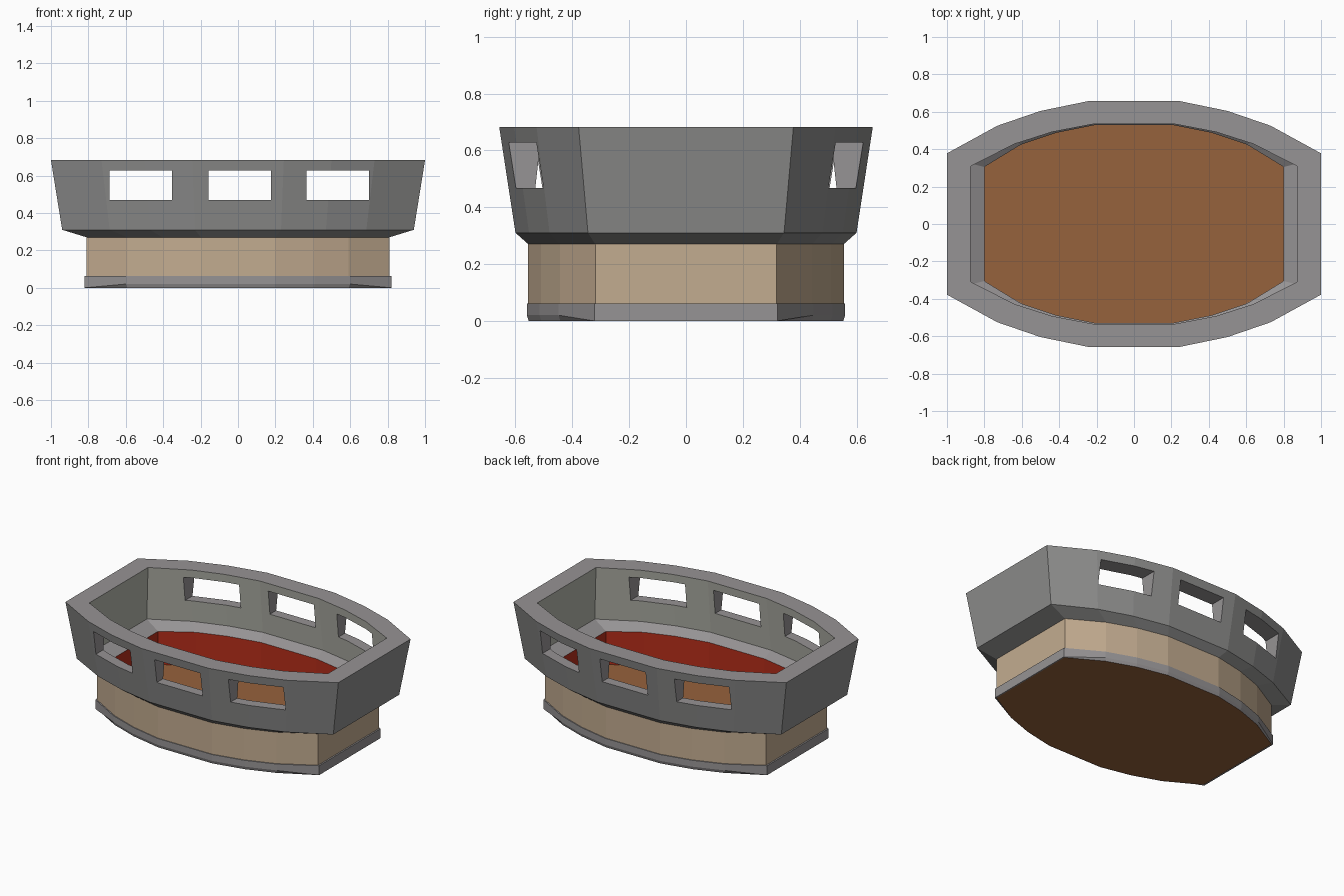
import bpy
import bmesh
from mathutils import Matrix

default = bpy.data.objects.get("Cube")
if default:
    bpy.data.objects.remove(default, do_unlink=True)


def material(name, rgb):
    m = bpy.data.materials.new(name)
    m.use_nodes = True
    m.diffuse_color = (*rgb, 1)
    m.node_tree.nodes["Principled BSDF"].inputs["Base Color"].default_value = (*rgb, 1)
    return m


grey = material("trim grey", (0.305, 0.292, 0.297))
outer = material("wall grey", (0.268, 0.268, 0.264))
lining = material("pale lining grey", (0.455, 0.46, 0.405))
tan = material("tan plaster", (0.545, 0.412, 0.28))
red = material("dark red", (0.46, 0.026, 0.01))
wood = material("brown wood", (0.305, 0.122, 0.045))

# Faceted plan outline: one quarter, mirrored into a full ring
QUARTER = [(1, 0.575), (0.73, 0.8), (0.5, 0.92), (0.245, 1)]
HALF = QUARTER + [(-x, y) for x, y in reversed(QUARTER)]
PLAN = HALF + [(-x, -y) for x, y in HALF]


def finish(bm, name, mats):
    bmesh.ops.recalc_face_normals(bm, faces=bm.faces)
    mesh = bpy.data.meshes.new(name)
    bm.to_mesh(mesh)
    bm.free()
    for m in mats:
        mesh.materials.append(m)
    obj = bpy.data.objects.new(name, mesh)
    bpy.context.collection.objects.link(obj)
    return obj


def make_ring(bm, a, b, z, limit=1):
    """One outline; limit cuts the ends off square."""
    return [bm.verts.new((max(-limit, min(limit, x * a)), y * b, z)) for x, y in PLAN]


def loft(name, profile, mats, slots=None, closed=True):
    """Join rings (half length, half width, height[, limit]) of the plan."""
    bm = bmesh.new()
    rings = [make_ring(bm, *p) for p in profile]
    n = len(PLAN)
    for k in range(len(rings) if closed else len(rings) - 1):
        lo, hi = rings[k], rings[(k + 1) % len(rings)]
        for i in range(n):
            j = (i + 1) % n
            f = bm.faces.new((lo[i], lo[j], hi[j], hi[i]))
            f.material_index = slots[k] if slots else 0
    if not closed:
        bm.faces.new(rings[0])
        bm.faces.new(rings[-1])
    return finish(bm, name, mats)


# Flared parapet with a sloping ledge inside
parapet = loft("parapet", [
    (0.83, 0.53, 0.28, 0.8), (0.90, 0.575, 0.325), (0.875, 0.535, 0.682),
    (1.0, 0.657, 0.682), (0.94, 0.60, 0.31), (0.81, 0.555, 0.27),
], [grey, lining, outer], [0, 1, 0, 2, 2, 0])

# Window openings cut straight through front and back
bm = bmesh.new()
for x in (-0.52, 0.01, 0.533):
    bmesh.ops.create_cube(bm, size=1, matrix=Matrix.Translation((x, 0, 0.548))
                          @ Matrix.Diagonal((0.335, 2, 0.16, 1)))
cutter = finish(bm, "window_cutter", [grey])
cutter.hide_render = True
mod = parapet.modifiers.new("windows", 'BOOLEAN')
mod.operation = 'DIFFERENCE'
mod.solver = 'EXACT'
mod.object = cutter
bpy.context.view_layer.objects.active = parapet
bpy.ops.object.modifier_apply(modifier=mod.name)
bpy.data.objects.remove(cutter, do_unlink=True)

# Lower wall: tan outside, red inside
loft("lower_wall", [
    (0.83, 0.53, 0.05, 0.8), (0.83, 0.53, 0.28, 0.8),
    (0.81, 0.555, 0.27), (0.81, 0.555, 0.05),
], [tan, red], [1, 0, 0, 0])

# Base band, its lower edge raised along the curved sides
band = loft("base_band", [
    (0.80, 0.53, 0.055), (0.812, 0.553, 0.0), (0.82, 0.56, 0.0), (0.82, 0.56, 0.062),
    (0.805, 0.545, 0.062),
], [grey])
for v in band.data.vertices:
    if abs(v.co.x) < 0.75 and v.co.z < 0.01 and v.index // len(PLAN) == 2:
        v.co.z = 0.02

# Wooden floor slab, also the underside
loft("floor", [(0.811, 0.552, 0.001), (0.83, 0.53, 0.06, 0.8)], [wood], closed=False)
